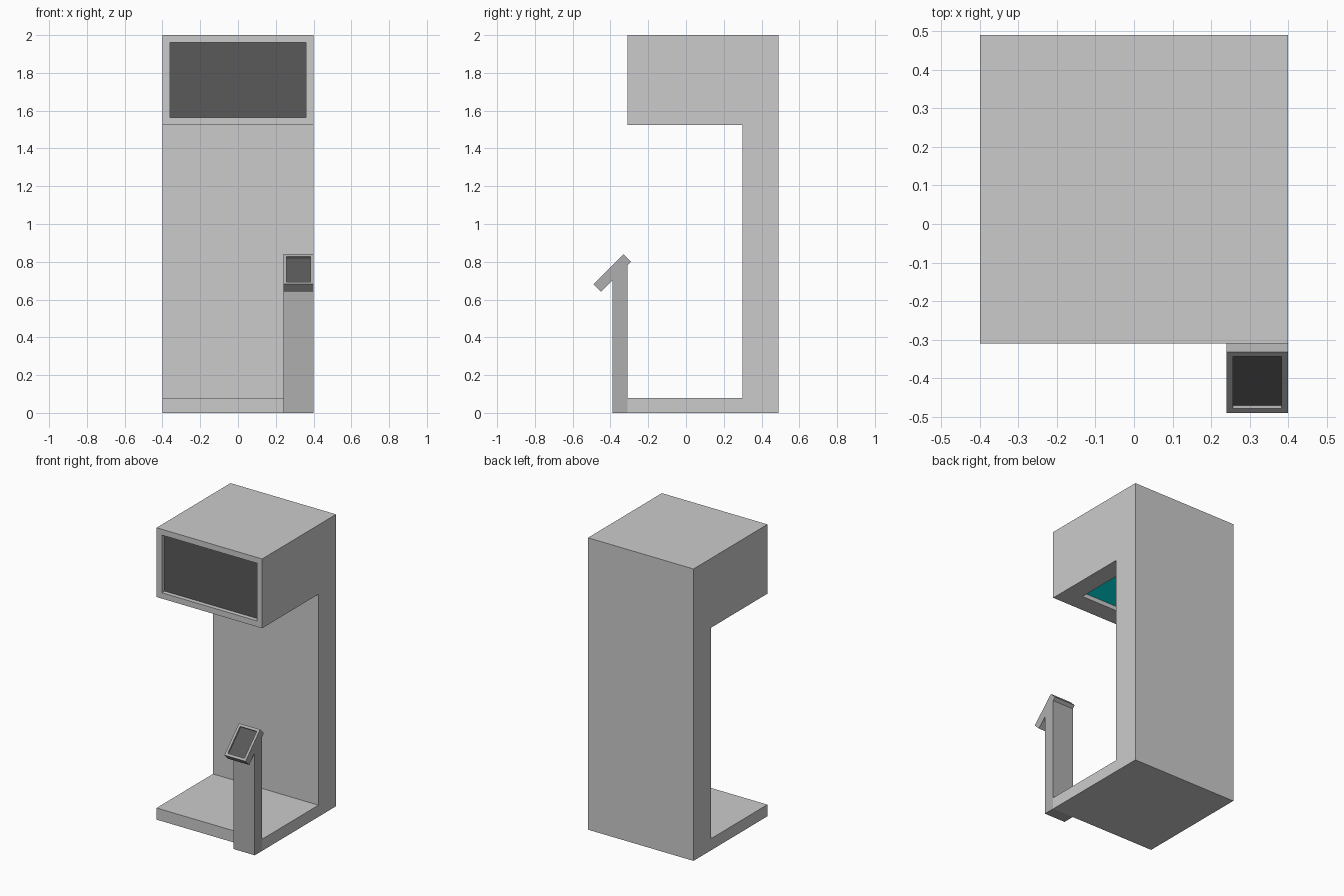
import bpy, bmesh
from mathutils import Vector

if "Cube" in bpy.data.objects:
    bpy.data.objects.remove(bpy.data.objects["Cube"])


def material(name, rgb):
    m = bpy.data.materials.new(name)
    m.diffuse_color = (*rgb, 1)
    m.use_nodes = True
    m.node_tree.nodes["Principled BSDF"].inputs["Base Color"].default_value = m.diffuse_color
    return m


def add_object(name, bm, mat=None):
    me = bpy.data.meshes.new(name)
    bm.to_mesh(me)
    bm.free()
    if mat:
        me.materials.append(mat)
    ob = bpy.data.objects.new(name, me)
    bpy.context.collection.objects.link(ob)
    return ob


def extrude_profile(profile, x0, x1):
    """Extrude a closed (y, z) profile along x; returns bmesh and one wall per profile edge."""
    bm = bmesh.new()
    a = [bm.verts.new((x0, y, z)) for y, z in profile]
    b = [bm.verts.new((x1, y, z)) for y, z in profile]
    n = len(profile)
    walls = [bm.faces.new((a[i], a[(i + 1) % n], b[(i + 1) % n], b[i])) for i in range(n)]
    bm.faces.new(a[::-1])
    bm.faces.new(b)
    bmesh.ops.recalc_face_normals(bm, faces=bm.faces)
    return bm, walls


def recessed_panel(bm, face, margin, depth, name, mat):
    """Sink a framed recess into a wall and fit a separate panel as its floor."""
    normal = face.normal.copy()
    bmesh.ops.inset_individual(bm, faces=[face], thickness=margin, use_even_offset=True)
    floor = bmesh.ops.extrude_discrete_faces(bm, faces=[face])["faces"][0]
    bmesh.ops.translate(bm, verts=floor.verts, vec=-normal * depth)
    panel = bmesh.new()
    panel.faces.new([panel.verts.new(v.co) for v in floor.verts])
    bmesh.ops.delete(bm, geom=[floor], context="FACES_ONLY")
    add_object(name, panel, mat)


dark = material("dark_grey", (0.43, 0.43, 0.43))
black = material("screen_black", (0.1, 0.1, 0.1))
teal = material("light_teal", (0.0, 0.95, 0.95))

# C-shaped booth body: base plate, back column and overhanging head
bm, walls = extrude_profile([(-0.31, 0), (0.49, 0), (0.49, 2), (-0.31, 2),
                             (-0.31, 1.525), (0.3, 1.525), (0.3, 0.08), (-0.31, 0.08)],
                            -0.4, 0.4)
bm.normal_update()
recessed_panel(bm, walls[3], 0.04, 0.03, "head_screen", black)
recessed_panel(bm, walls[4], 0.13, 0.03, "head_underside_light", teal)
add_object("booth_body", bm)

# Control stand: post with a tilted console on top
bm, walls = extrude_profile([(-0.39, 0), (-0.31, 0), (-0.31, 0.782), (-0.292, 0.80),
                             (-0.332, 0.84), (-0.49, 0.682), (-0.45, 0.642), (-0.39, 0.702)],
                            0.24, 0.4)
bm.normal_update()
recessed_panel(bm, walls[4], 0.017, 0.01, "console_screen", black)
add_object("control_stand", bm, dark)
